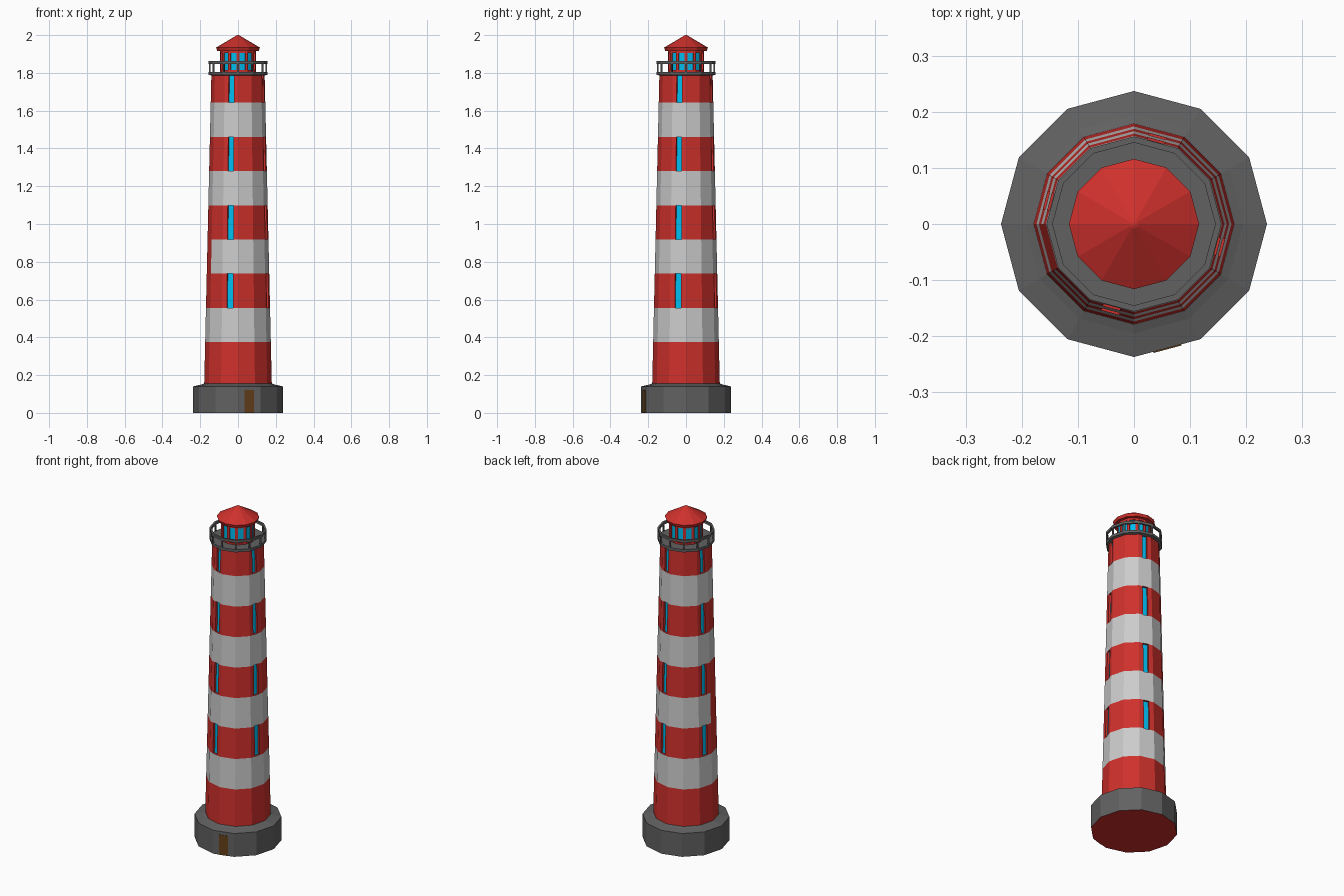
import bpy, bmesh, math
from mathutils import Matrix, Vector

if "Cube" in bpy.data.objects:
    bpy.data.objects.remove(bpy.data.objects["Cube"])

N = 12


def material(name, rgb):
    m = bpy.data.materials.new(name)
    m.diffuse_color = (*rgb, 1)
    m.use_nodes = True
    m.node_tree.nodes["Principled BSDF"].inputs["Base Color"].default_value = m.diffuse_color
    return m


RED = material("red", (0.62, 0.03, 0.025))
WHITE = material("white", (0.8, 0.8, 0.8))
GLASS = material("glass", (0.0, 0.5, 0.85))
GREY = material("dark_grey", (0.12, 0.12, 0.12))
BROWN = material("brown", (0.13, 0.05, 0.01))


def finish(name, bm, mats, clean=True):
    if clean:
        bmesh.ops.remove_doubles(bm, verts=bm.verts, dist=1e-5)
        bmesh.ops.recalc_face_normals(bm, faces=bm.faces)
    me = bpy.data.meshes.new(name)
    bm.to_mesh(me)
    bm.free()
    for m in mats:
        me.materials.append(m)
    ob = bpy.data.objects.new(name, me)
    bpy.context.collection.objects.link(ob)
    return ob


def corner(r, z, k):
    a = math.tau * k / N
    return Vector((r * math.cos(a), r * math.sin(a), z))


def lathe(name, profile, mats, closed=False):
    """Twelve-sided solid from (radius, height) pairs."""
    bm = bmesh.new()
    rings = [[bm.verts.new(corner(r, z, k)) for k in range(N)] for r, z in profile]
    pairs = list(zip(rings, rings[1:]))
    if closed:
        pairs.append((rings[-1], rings[0]))
    for lo, hi in pairs:
        for k in range(N):
            j = (k + 1) % N
            bm.faces.new((lo[k], lo[j], hi[j], hi[k]))
    if not closed:
        bm.faces.new(rings[0][::-1]).material_index = len(mats) - 1
        bm.faces.new(rings[-1])
    return finish(name, bm, mats)


def panel(bm, a, b, c, d, wall, pane=None, u=0.3, v=0.0, depth=0.0):
    """Wall quad (a, b low; c, d high), optionally holding a recessed pane."""
    def quad(pts, mat):
        bm.faces.new([bm.verts.new(p) for p in pts]).material_index = mat
    if pane is None:
        quad((a, b, c, d), wall)
        return

    def at(s, t):
        return a.lerp(b, s).lerp(d.lerp(c, s), t)
    inward = -(b - a).cross(d - a).normalized() * depth
    hole = [at(u, v), at(1 - u, v), at(1 - u, 1 - v), at(u, 1 - v)]
    deep = [p + inward for p in hole]
    quad((a, at(u, 0), at(u, 1), d), wall)
    quad((at(1 - u, 0), b, c, at(1 - u, 1)), wall)
    if v:
        quad((at(u, 0), at(1 - u, 0), hole[1], hole[0]), wall)
        quad((hole[3], hole[2], at(1 - u, 1), at(u, 1)), wall)
    for i in range(4):
        j = (i + 1) % 4
        quad((hole[i], hole[j], deep[j], deep[i]), wall)
    quad(deep, pane)


# Stone base
lathe("base", [(0.237, 0), (0.237, 0.14), (0.195, 0.15), (0.175, 0.157)], [GREY, RED])

# Striped tower with a column of windows on every third side
levels = [0.15] + [0.375 + 0.181 * i for i in range(8)] + [1.79]


def tower_radius(z):
    return 0.179 - (z - 0.15) * (0.179 - 0.141) / 1.64


bm = bmesh.new()
for i, (z0, z1) in enumerate(zip(levels, levels[1:])):
    r0, r1 = tower_radius(z0), tower_radius(z1)
    for k in range(N):
        wall = i % 2
        if i == 3 and k == 6:   # one odd red side in a white band
            wall = 0
        window = 2 if i >= 2 and i % 2 == 0 and k % 3 == 2 else None
        panel(bm, corner(r0, z0, k), corner(r0, z0, k + 1),
              corner(r1, z1, k + 1), corner(r1, z1, k),
              wall, window, 0.31, 0.0, 0.012)
finish("tower", bm, [RED, WHITE, GLASS], clean=False)

# Gallery deck and handrail
lathe("gallery_deck", [(0.138, 1.785), (0.155, 1.79), (0.155, 1.806), (0.09, 1.806)], [GREY])
lathe("handrail", [(0.145, 1.848), (0.156, 1.848), (0.156, 1.863), (0.145, 1.863)], [GREY], closed=True)

# Rail posts
bm = bmesh.new()
for k in range(N):
    place = (Matrix.Rotation(math.tau * k / N, 4, 'Z')
             @ Matrix.Translation((0.15, 0, 1.827))
             @ Matrix.Diagonal((0.008, 0.008, 0.046, 1)))
    bmesh.ops.create_cube(bm, size=1, matrix=place)
finish("rail_posts", bm, [GREY])

# Lantern room with a pane on each side
bm = bmesh.new()
for k in range(N):
    panel(bm, corner(0.094, 1.8, k), corner(0.094, 1.8, k + 1),
          corner(0.094, 1.92, k + 1), corner(0.094, 1.92, k),
          0, 1, 0.18, 0.13, 0.006)
finish("lantern_room", bm, [RED, GLASS], clean=False)

# Roof
lathe("roof", [(0.092, 1.915), (0.11, 1.917), (0.116, 1.934), (0.008, 1.998), (0.002, 2.0)], [RED])

# Door
bm = bmesh.new()
place = (Matrix.Rotation(math.radians(285), 4, 'Z')
         @ Matrix.Translation((0.228, 0, 0.06))
         @ Matrix.Diagonal((0.006, 0.052, 0.12, 1)))
bmesh.ops.create_cube(bm, size=1, matrix=place)
finish("door", bm, [BROWN])
